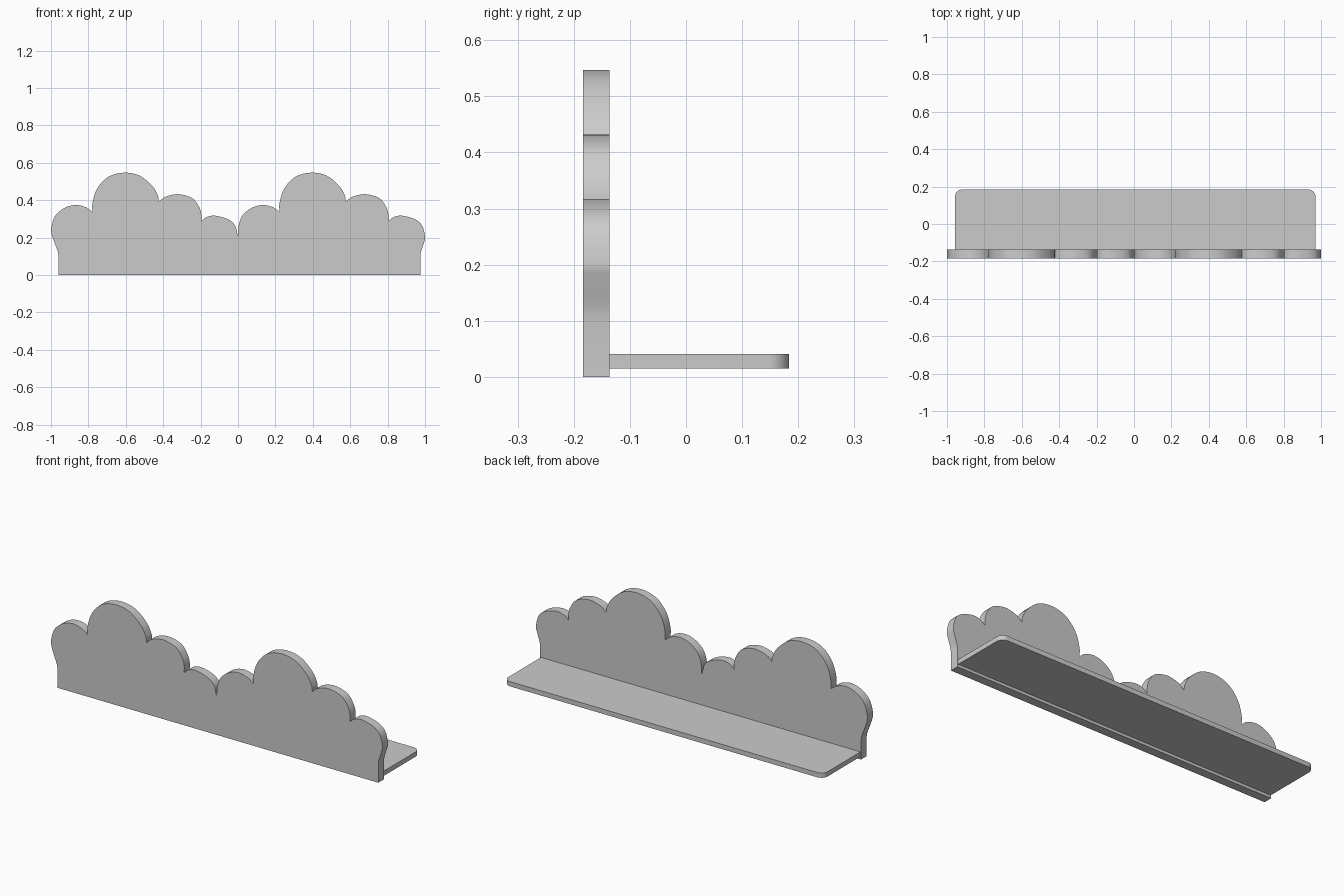
import bpy, bmesh, math
from mathutils import Vector

if "Cube" in bpy.data.objects:
    bpy.data.objects.remove(bpy.data.objects["Cube"])

# Lobes of one cloud, as points between the sharp valleys (x measured from its left end)
FIRST = [(0, .205), (.003, .26), (.019, .31), (.048, .342), (.09, .366), (.138, .374),
         (.187, .362), (.222, .337)]
BIG = [(.222, .337), (.222, .385), (.246, .46), (.305, .524), (.39, .547), (.476, .53),
       (.545, .472), (.572, .422), (.577, .39)]
THIRD = [(.577, .39), (.61, .417), (.679, .432), (.754, .412), (.791, .366), (.804, .326),
         (.804, .287)]
LAST = [(.804, .287), (.831, .309), (.876, .317), (.944, .299), (.984, .265), (1, .205)]


def smooth(pts, steps=4):
    """Catmull-Rom through the points, leaving out the last one."""
    p = [Vector(q) for q in pts]
    p = [2 * p[0] - p[1]] + p + [2 * p[-1] - p[-2]]
    out = []
    for a, b, c, d in zip(p, p[1:], p[2:], p[3:]):
        for i in range(steps):
            t = i / steps
            out.append(.5 * (2 * b + (c - a) * t + (2 * a - 5 * b + 4 * c - d) * t * t
                             + (3 * b - a - 3 * c + d) * t ** 3))
    return out


def extrude(name, verts, direction):
    bm = bmesh.new()
    face = bm.faces.new([bm.verts.new(v) for v in verts])
    ext = bmesh.ops.extrude_face_region(bm, geom=[face])
    bmesh.ops.translate(bm, vec=direction,
                        verts=[g for g in ext["geom"] if isinstance(g, bmesh.types.BMVert)])
    bmesh.ops.recalc_face_normals(bm, faces=bm.faces)
    me = bpy.data.meshes.new(name)
    bm.to_mesh(me)
    bm.free()
    ob = bpy.data.objects.new(name, me)
    bpy.context.collection.objects.link(ob)
    bpy.ops.object.select_all(action='DESELECT')
    ob.select_set(True)
    bpy.context.view_layer.objects.active = ob
    bpy.ops.object.shade_smooth_by_angle(angle=math.radians(30))
    return ob


def shift(pts, dx):
    return [(x + dx, z) for x, z in pts]


# Cloud front board: two clouds side by side, flared ends above a straight base
left_end = [(-.96, .1), (-.965, .13), (-.985, .183), (-.998, .225)]
right_end = [(1, .205), (.995, .175), (.979, .125), (.975, .1)]
outline = [Vector((-.96, 0))]
outline += smooth(left_end + shift(FIRST[1:], -1))
for lobe in (BIG, THIRD, LAST):
    outline += smooth(shift(lobe, -1))
for lobe in (FIRST, BIG, THIRD):
    outline += smooth(lobe)
outline += smooth(LAST + right_end[1:])
outline += [Vector((.975, .1)), Vector((.975, 0))]
extrude("cloud_board", [(p.x, -.184, p.y) for p in outline], (0, .048, 0))

# Shelf plate with rounded back corners
x0, x1, y0, y1, r = -.957, .97, -.136, .184, .038
plate = [(x0, y0, .015), (x1, y0, .015)]
for cx, start in ((x1 - r, 0), (x0 + r, 90)):
    for i in range(9):
        a = math.radians(start + 90 * i / 8)
        plate.append((cx + r * math.cos(a), y1 - r + r * math.sin(a), .015))
extrude("shelf_plate", plate, (0, 0, .026))
